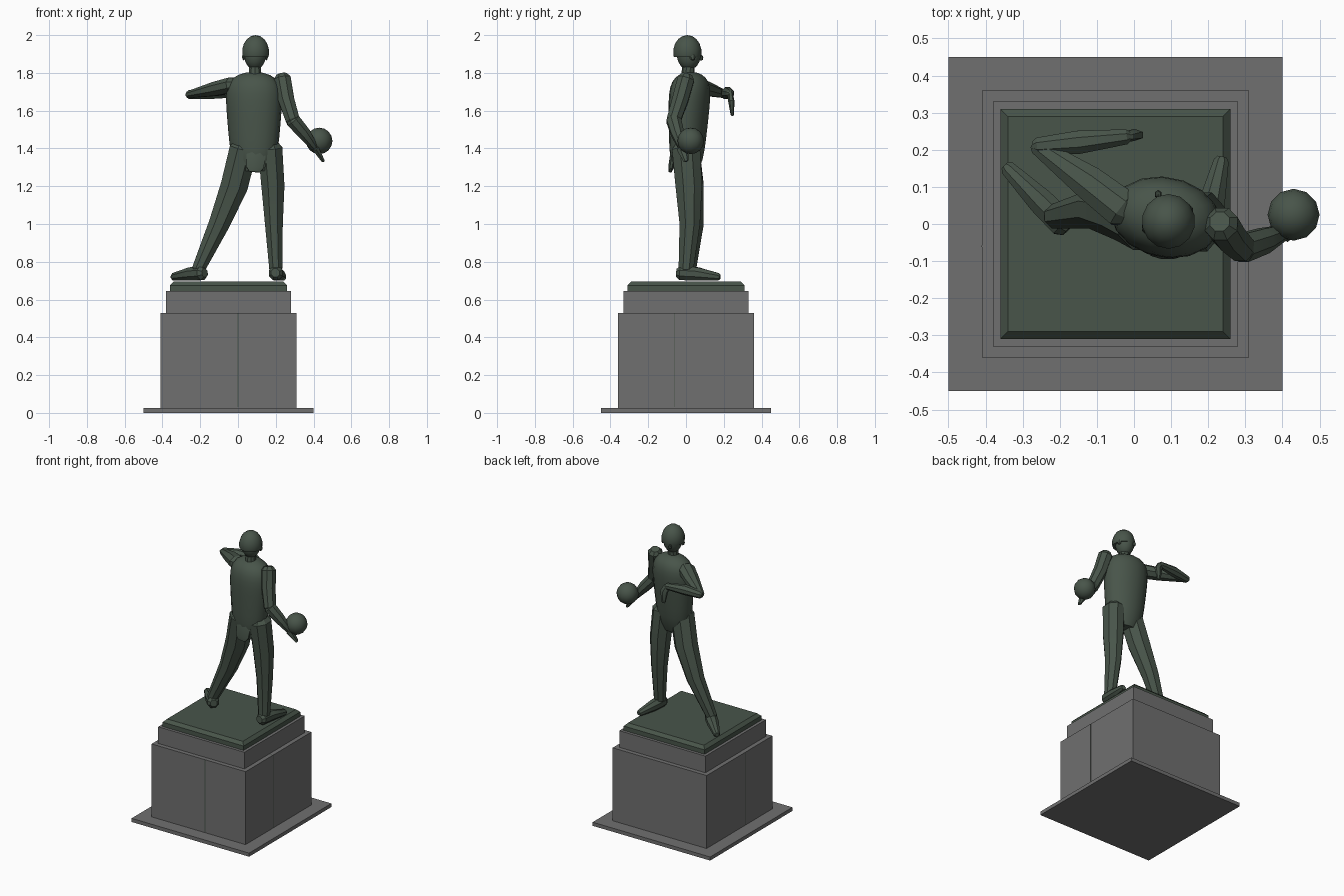
import bpy, bmesh
from math import sin, cos, tau, radians, sqrt
from mathutils import Vector, Matrix

cube = bpy.data.objects.get("Cube")
if cube:
    bpy.data.objects.remove(cube)


def material(name, rgb):
    m = bpy.data.materials.new(name)
    m.use_nodes = True
    m.diffuse_color = (*rgb, 1)
    m.node_tree.nodes["Principled BSDF"].inputs["Base Color"].default_value = (*rgb, 1)
    return m


STONE = material("grey stone", (.16, .16, .16))
BRONZE = material("green bronze", (.065, .09, .068))


def finish(name, bm, mat, smooth=False):
    bmesh.ops.recalc_face_normals(bm, faces=bm.faces)
    mesh = bpy.data.meshes.new(name)
    bm.to_mesh(mesh)
    bm.free()
    mesh.materials.append(mat)
    ob = bpy.data.objects.new(name, mesh)
    bpy.context.collection.objects.link(ob)
    if smooth:
        bpy.ops.object.select_all(action='DESELECT')
        ob.select_set(True)
        bpy.context.view_layer.objects.active = ob
        bpy.ops.object.shade_smooth_by_angle(angle=radians(30))


def box(name, centre, size, mat, chamfer=0):
    bm = bmesh.new()
    place = Matrix.Translation(centre) @ Matrix.Diagonal((*size, 1))
    bmesh.ops.create_cube(bm, size=1, matrix=place)
    if chamfer:
        top = [e for e in bm.edges if all(v.co.z > centre[2] for v in e.verts)]
        bmesh.ops.bevel(bm, geom=top, offset=chamfer, segments=1, affect='EDGES')
    finish(name, bm, mat)


def skin(name, rings):
    """Join rings of points into a closed surface."""
    bm = bmesh.new()
    loops = [[bm.verts.new(p) for p in ring] for ring in rings]
    for a, b in zip(loops, loops[1:]):
        for i in range(len(a)):
            bm.faces.new((a[i - 1], a[i], b[i], b[i - 1]))
    bm.faces.new(loops[0])
    bm.faces.new(loops[-1])
    finish(name, bm, BRONZE, smooth=True)


def ring(centre, across, along, sides):
    turns = [tau * (i + .5) / sides for i in range(sides)]
    return [centre + across * cos(a) + along * sin(a) for a in turns]


def limb(name, joints, radii, flat=1.0, sides=8):
    """Tapered tube through joints with rounded ends; flat scales its second axis."""
    pts = [Vector(j) for j in joints]
    radii = list(radii)
    first = (pts[0] - pts[1]).normalized() * radii[0] * .5
    last = (pts[-1] - pts[-2]).normalized() * radii[-1] * .5
    pts = [pts[0] + first, *pts, pts[-1] + last]
    radii = [radii[0] * .6, *radii, radii[-1] * .6]
    span = (pts[-1] - pts[0]).normalized()
    up = Vector((0, 1, 0)) if abs(span.z) > .5 else Vector((0, 0, 1))
    rings = []
    for k, (p, r) in enumerate(zip(pts, radii)):
        way = (pts[min(k + 1, len(pts) - 1)] - pts[max(k - 1, 0)]).normalized()
        side = way.cross(up).normalized()
        rings.append(ring(p, side * r, side.cross(way) * r * flat, sides))
    skin(name, rings)


def ball(name, centre, radii, segments=12, cut=None):
    bm = bmesh.new()
    place = Matrix.Translation(centre) @ Matrix.Diagonal((*radii, 1))
    bmesh.ops.create_uvsphere(bm, u_segments=segments, v_segments=segments * 2 // 3,
                              radius=1, matrix=place)
    if cut:
        geom = bm.verts[:] + bm.edges[:] + bm.faces[:]
        bmesh.ops.bisect_plane(bm, geom=geom, plane_co=(0, 0, cut),
                               plane_no=(0, 0, 1), clear_inner=True)
        bmesh.ops.holes_fill(bm, edges=[e for e in bm.edges if e.is_boundary])
    finish(name, bm, BRONZE, smooth=True)


# Pedestal: square tiers stacked on one axis
AXIS = -.05
base = 0
for name, width, height, mat, chamfer in (
        ("ground_slab", .9, .025, STONE, 0), ("main_block", .72, .505, STONE, 0),
        ("upper_tier", .66, .115, STONE, 0), ("bronze_plinth", .62, .05, BRONZE, .02)):
    box(name, (AXIS, 0, base + height / 2), (width, width, height), mat, chamfer)
    base += height

# Narrow joints in the main block: one at the front, one round both sides
box("front_joint", (0, -.36, .28), (.004, .002, .5), BRONZE)
box("side_joint", (AXIS, -.06, .28), (.722, .004, .5), BRONZE)

# Torso: widens towards the chest, rounded off at shoulders and hem
across = Vector((cos(radians(11)), -sin(radians(11)), 0))
along = Vector((-across.y, across.x, 0))
rings = []
for step in range(15):
    t = sin(tau / 4 * step / 14) * .995
    width = (.12 + .045 * t) * sqrt(1 - t ** 10) * sqrt(1 - .5 * (1 - t) ** 10)
    centre = Vector((.085, .025 * t, 1.28 + .525 * t))
    rings.append(ring(centre, across * width, along * width * .72, 16))
skin("torso", rings)
limb("shirt_tail", [(.1, -.06, 1.42), (.09, -.08, 1.3)], (.06, .05), flat=.3)

# Head
limb("neck", [(.09, .01, 1.79), (.09, .015, 1.86)], (.035, .032), sides=10)
ball("face", (.09, .015, 1.9), (.06, .064, .085), 14)
ball("hair", (.093, .007, 1.91), (.073, .075, .09), 14, cut=1.885)
for label, x, y in (("left_ear", .15, .035), ("right_ear", .03, -.01)):
    ball(label, (x, y, 1.885), (.01, .016, .02), 6)
ball("nose", (.065, .08, 1.88), (.01, .012, .016), 6)

# Lowered arm carrying the ball
elbow = (.29, -.065, 1.55)
wrist = (.41, -.02, 1.4)
limb("left_upper_arm", [(.235, 0, 1.77), (.255, -.03, 1.66), elbow], (.048, .046, .04))
limb("left_forearm", [elbow, (.35, -.045, 1.48), wrist], (.042, .037, .02))
limb("left_hand", [wrist, (.45, 0, 1.335)], (.02, .01), flat=1.5, sides=6)
ball("held_ball", (.43, .025, 1.44), (.07, .07, .07))

# Raised arm folded across the chest
elbow = (-.26, .21, 1.685)
wrist = (-.02, .235, 1.69)
limb("right_upper_arm", [(-.03, .04, 1.735), (-.12, .11, 1.715), elbow], (.056, .05, .025), flat=.8)
limb("right_forearm", [elbow, (-.15, .22, 1.693), wrist], (.025, .034, .022))
limb("right_hand", [wrist, (0, .24, 1.65), (0, .245, 1.58)], (.022, .028, .015), flat=.6, sides=6)

# Legs and shoes, each shoe from heel to toe
limb("left_leg", [(.17, 0, 1.4), (.185, .015, 1.2), (.19, .02, 1), (.2, 0, .76)],
     (.07, .066, .051, .037), flat=1.15)
limb("right_leg", [(.03, 0, 1.4), (-.02, .025, 1.2), (-.1, .04, 1), (-.21, .02, .76)],
     (.08, .078, .06, .037), flat=.95)
limb("left_shoe", [(.2, -.03, .74), (.21, .06, .735), (.235, .17, .72)], (.04, .038, .022))
limb("right_shoe", [(-.19, 0, .74), (-.25, .06, .735), (-.34, .15, .72)], (.04, .038, .022))
